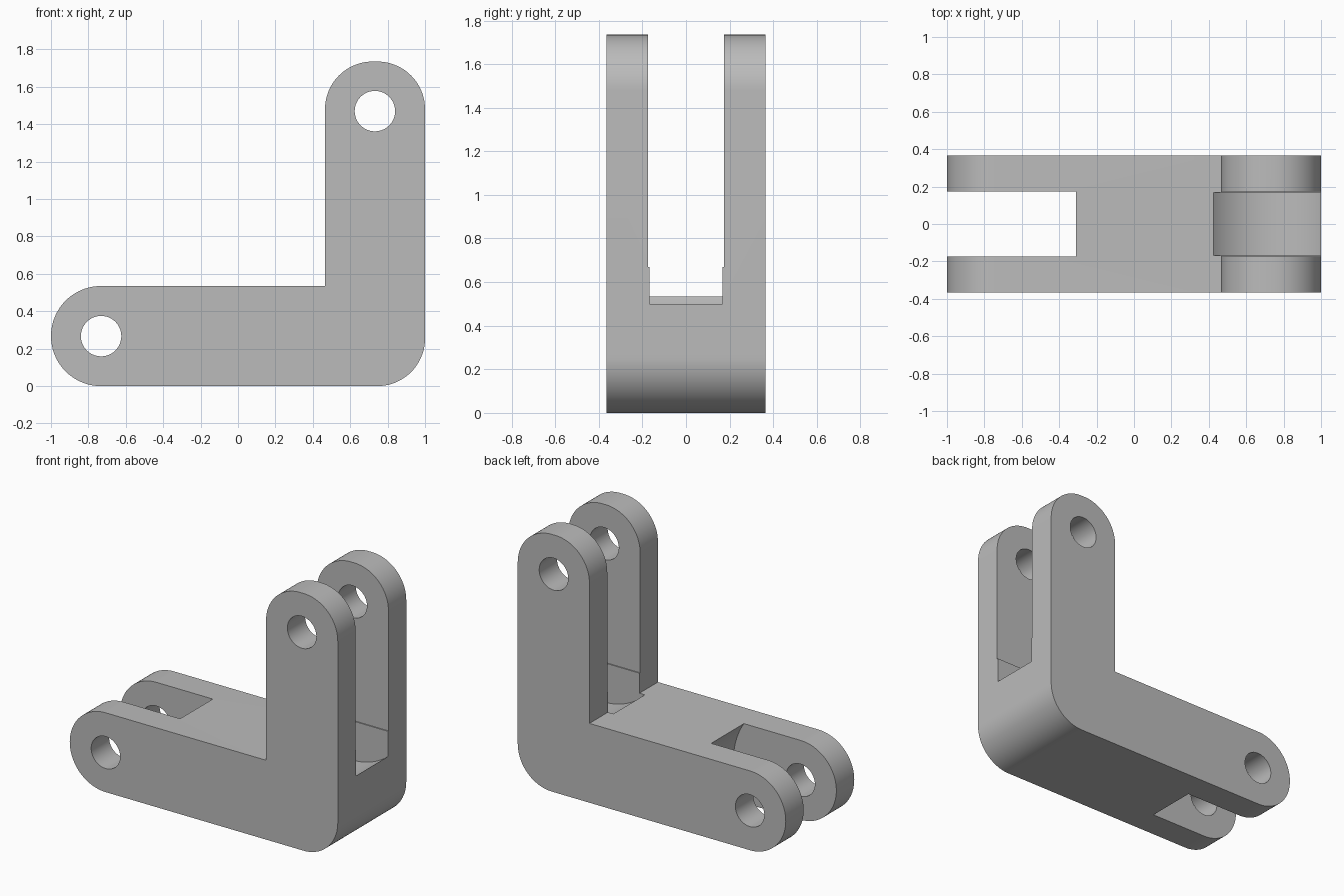
import bpy, bmesh, math
from mathutils import Vector

cube = bpy.data.objects.get("Cube")
if cube:
    bpy.data.objects.remove(cube, do_unlink=True)

grey = bpy.data.materials.new("plain grey")
grey.use_nodes = True
colour = (0.5, 0.5, 0.5, 1)
grey.diffuse_color = colour
grey.node_tree.nodes["Principled BSDF"].inputs["Base Color"].default_value = colour

HALF_DEPTH = 0.365
THICK = 0.535
TOP = 1.735
ROUND = 0.255
PIN_R = 0.108
LOW_PIN = (-0.732, 0.267)
HIGH_PIN = (0.732, 1.47)


def arc(cx, cz, r, start, end, n=24):
    """Points on an arc in the xz plane, angles in degrees."""
    steps = [math.radians(start + (end - start) * i / n) for i in range(n + 1)]
    return [(cx + r * math.cos(a), cz + r * math.sin(a)) for a in steps]


def prism(name, outline, half):
    """Extrude an xz outline symmetrically along y."""
    bm = bmesh.new()
    face = bm.faces.new([bm.verts.new((x, -half, z)) for x, z in outline])
    out = bmesh.ops.extrude_face_region(bm, geom=[face])
    verts = [v for v in out["geom"] if isinstance(v, bmesh.types.BMVert)]
    bmesh.ops.translate(bm, verts=verts, vec=Vector((0, 2 * half, 0)))
    bmesh.ops.recalc_face_normals(bm, faces=bm.faces)
    mesh = bpy.data.meshes.new(name)
    bm.to_mesh(mesh)
    bm.free()
    mesh.materials.append(grey)
    obj = bpy.data.objects.new(name, mesh)
    bpy.context.collection.objects.link(obj)
    return obj


def disc(name, centre, r, half):
    return prism(name, arc(*centre, r, 0, 357.5, 143), half)


def box(name, x0, x1, z0, z1, half):
    return prism(name, [(x0, z0), (x1, z0), (x1, z1), (x0, z1)], half)


# L-shaped bracket with rounded ends and a rounded heel
left = 1 - THICK
outline = (
    arc(-1 + THICK / 2, THICK / 2, THICK / 2, 90, 270, 48)
    + arc(1 - ROUND, ROUND, ROUND, 270, 360)
    + arc(1 - ROUND, TOP - ROUND, ROUND, 0, 90)
    + arc(left + ROUND, TOP - ROUND, ROUND, 90, 180)
    + [(left, THICK)]
)
bracket = prism("bracket", outline, HALF_DEPTH)

# Pin holes, fork slots and the curved clearance at the root of each fork
cutters = [
    disc("low_pin_hole", LOW_PIN, PIN_R, 1),
    disc("high_pin_hole", HIGH_PIN, PIN_R, 1),
    disc("low_fork_slot", LOW_PIN, 0.5, 0.174),
    disc("high_fork_root", (0.732, 0.835), 0.43, 0.168),
    box("high_fork_slot", 0.3, 1.2, 0.67, 2, 0.175),
]

bpy.context.view_layer.objects.active = bracket
for cutter in cutters:
    mod = bracket.modifiers.new(cutter.name, "BOOLEAN")
    mod.operation = "DIFFERENCE"
    mod.solver = "EXACT"
    mod.object = cutter
    bpy.ops.object.modifier_apply(modifier=mod.name)
    bpy.data.objects.remove(cutter, do_unlink=True)

# Smooth the round walls, keep the edges crisp
bpy.ops.object.select_all(action="DESELECT")
bracket.select_set(True)
bpy.ops.object.shade_smooth_by_angle(angle=math.radians(25))
